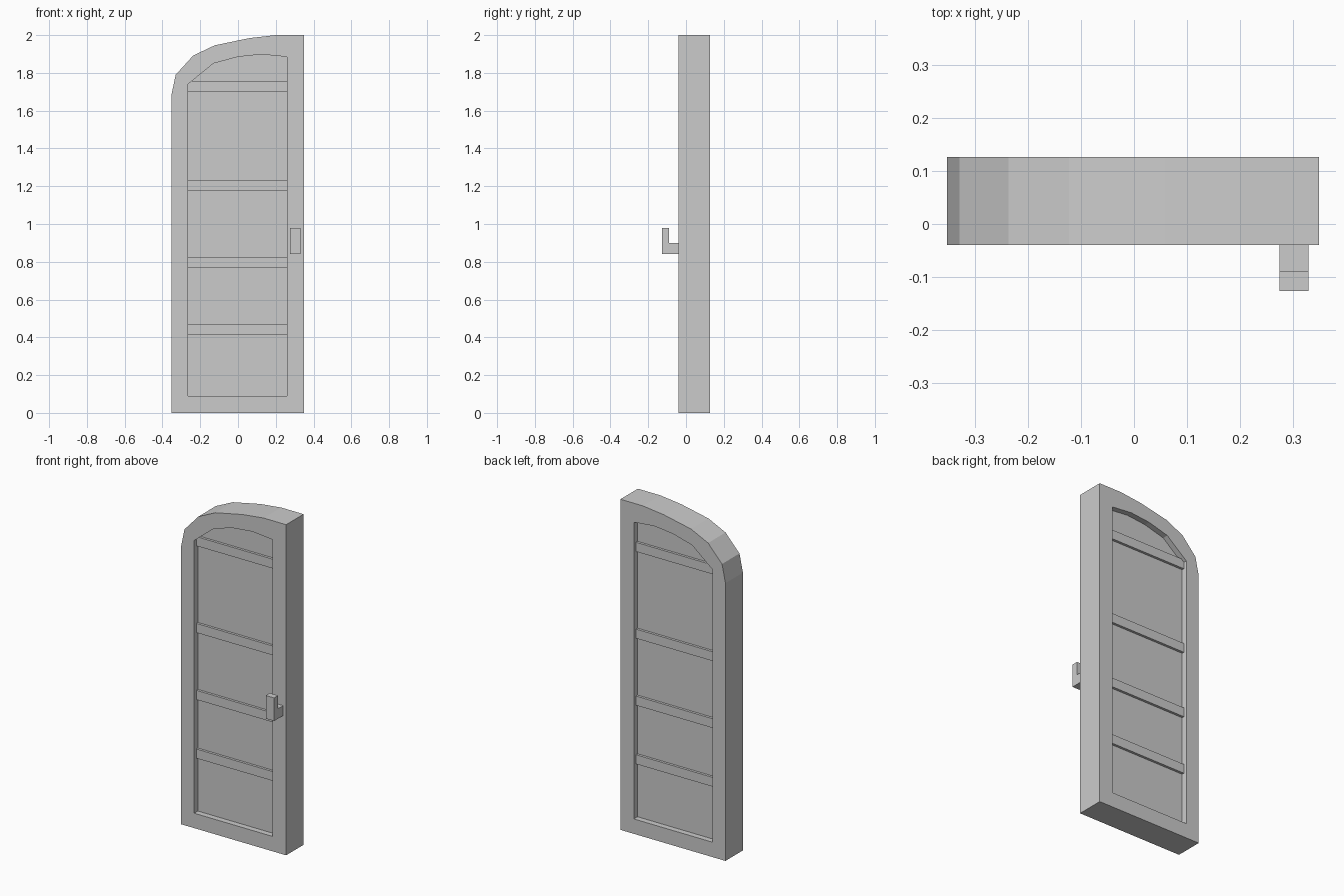
import bpy, bmesh
from mathutils import Vector

if "Cube" in bpy.data.objects:
    bpy.data.objects.remove(bpy.data.objects["Cube"])

FRONT, BACK = -0.04, 0.127
PANEL_INSET, RAIL_INSET = 0.035, 0.02


def extruded(name, loops, axis, start, end):
    """Fill closed 2D loops (later loops are holes) and extrude along x or y."""
    def place(a, b):
        return (a, start, b) if axis == 'Y' else (start, a, b)

    bm = bmesh.new()
    edges = []
    for loop in loops:
        vs = [bm.verts.new(place(*p)) for p in loop]
        edges += [bm.edges.new((vs[i - 1], vs[i])) for i in range(len(vs))]
    direction = Vector((0, 1, 0) if axis == 'Y' else (1, 0, 0))
    bmesh.ops.triangle_fill(bm, edges=edges, use_beauty=True, normal=direction)
    res = bmesh.ops.extrude_face_region(bm, geom=bm.faces[:], use_keep_orig=True)
    moved = [g for g in res['geom'] if isinstance(g, bmesh.types.BMVert)]
    bmesh.ops.translate(bm, verts=moved, vec=direction * (end - start))
    bmesh.ops.recalc_face_normals(bm, faces=bm.faces[:])
    # merge coplanar triangles back into clean flat faces
    bmesh.ops.dissolve_limit(bm, angle_limit=0.01, verts=bm.verts[:], edges=bm.edges[:])
    mesh = bpy.data.meshes.new(name)
    bm.to_mesh(mesh)
    bm.free()
    obj = bpy.data.objects.new(name, mesh)
    bpy.context.collection.objects.link(obj)
    return obj


def rect(a0, a1, b0, b1):
    return [(a0, b0), (a1, b0), (a1, b1), (a0, b1)]


# half-arched frame with opening
outer = [(0.35, 0), (0.35, 2), (0.2, 2), (0.06, 1.984), (-0.123, 1.946),
         (-0.237, 1.892), (-0.33, 1.79), (-0.353, 1.68), (-0.353, 0)]
inner = [(0.26, 0.09), (0.26, 1.885), (0.125, 1.898), (0, 1.885),
         (-0.13, 1.85), (-0.265, 1.74), (-0.265, 0.09)]
extruded("door_frame", [outer, inner], 'Y', FRONT, BACK)

# recessed panel, visible on both sides
extruded("door_panel", [inner], 'Y', FRONT + PANEL_INSET, BACK - PANEL_INSET)

# cross rails standing proud of the panel on both sides
for i, z in enumerate((0.415, 0.77, 1.175, 1.70)):
    extruded(f"cross_rail_{i + 1}", [rect(-0.265, 0.26, z, z + 0.056)], 'Y',
             FRONT + RAIL_INSET, BACK - RAIL_INSET)

# L-shaped handle on the front
handle = [(FRONT, 0.84), (FRONT, 0.90), (-0.089, 0.90), (-0.089, 0.98),
          (-0.127, 0.98), (-0.127, 0.84)]
extruded("handle", [handle], 'X', 0.275, 0.33)
